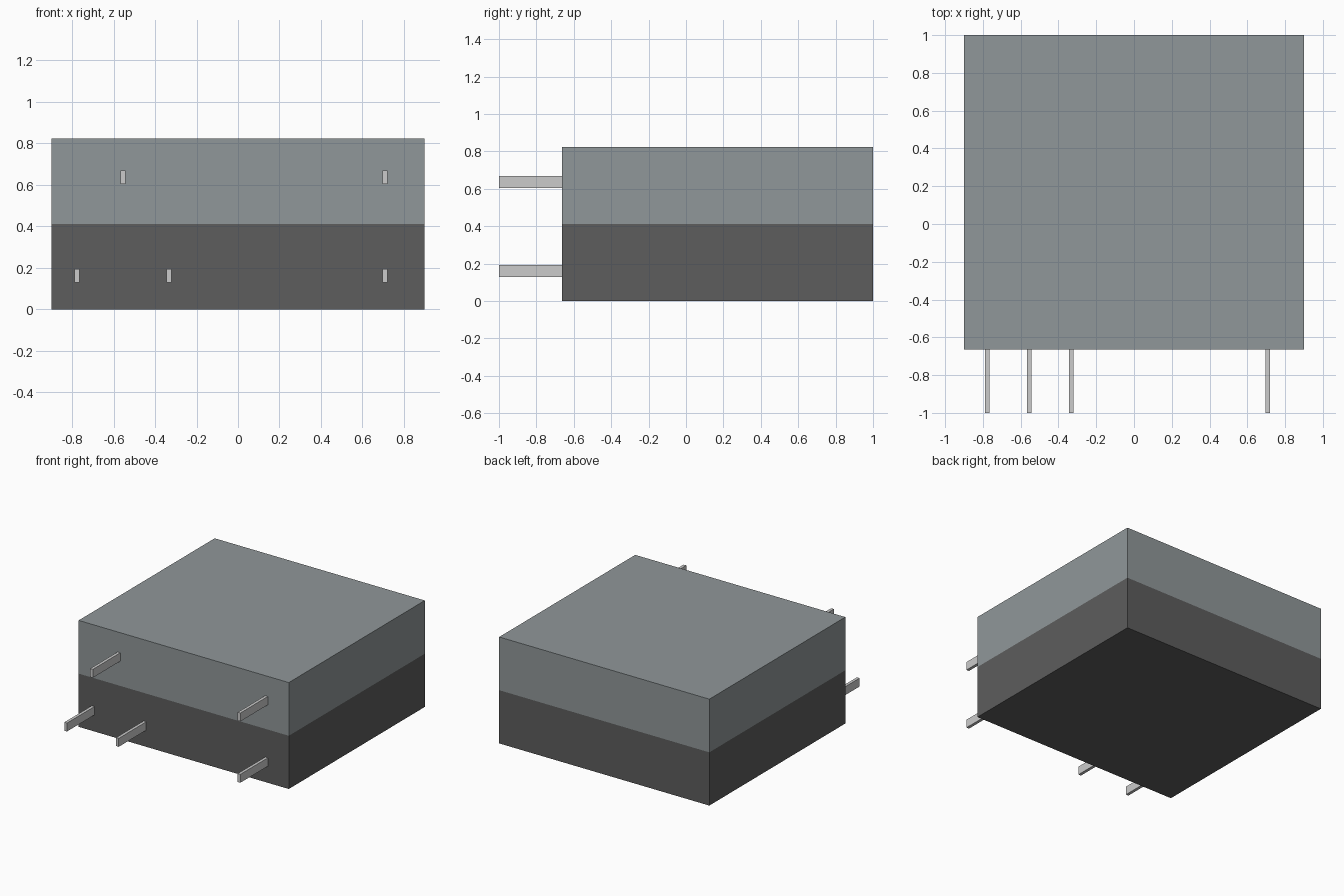
import bpy

if "Cube" in bpy.data.objects:
    bpy.data.objects.remove(bpy.data.objects["Cube"])


def material(name, colour):
    m = bpy.data.materials.new(name)
    m.diffuse_color = (*colour, 1)
    m.use_nodes = True
    m.node_tree.nodes["Principled BSDF"].inputs["Base Color"].default_value = m.diffuse_color
    return m


def box(name, lo, hi, mat):
    """Axis-aligned box between two corners."""
    size = [b - a for a, b in zip(lo, hi)]
    centre = [(a + b) / 2 for a, b in zip(lo, hi)]
    bpy.ops.mesh.primitive_cube_add(size=1, location=centre)
    ob = bpy.context.object
    ob.name = name
    ob.scale = size
    bpy.ops.object.transform_apply(location=False, rotation=False, scale=True)
    ob.data.materials.append(mat)
    return ob


dark = material("dark_plastic", (0.11, 0.11, 0.11))
grey = material("grey_plastic", (0.28, 0.31, 0.32))
metal = material("pin_metal", (0.58, 0.58, 0.55))

HALF_W, FRONT, BACK = 0.90, -0.664, 1.0
SPLIT, TOP = 0.412, 0.824

# Two-tone housing
box("lower_housing", (-HALF_W, FRONT, 0), (HALF_W, BACK, SPLIT), dark)
box("upper_housing", (-HALF_W, FRONT, SPLIT), (HALF_W, BACK, TOP), grey)

# Flat contact pins: (x, z) centres on the front face
PIN_W, PIN_H = 0.023, 0.065
pins = [(-0.776, 0.161), (-0.333, 0.161), (0.709, 0.161),
        (-0.555, 0.636), (0.709, 0.636)]
for i, (x, z) in enumerate(pins, 1):
    box(f"pin_{i}", (x - PIN_W / 2, -1.0, z - PIN_H / 2),
        (x + PIN_W / 2, FRONT, z + PIN_H / 2), metal)
